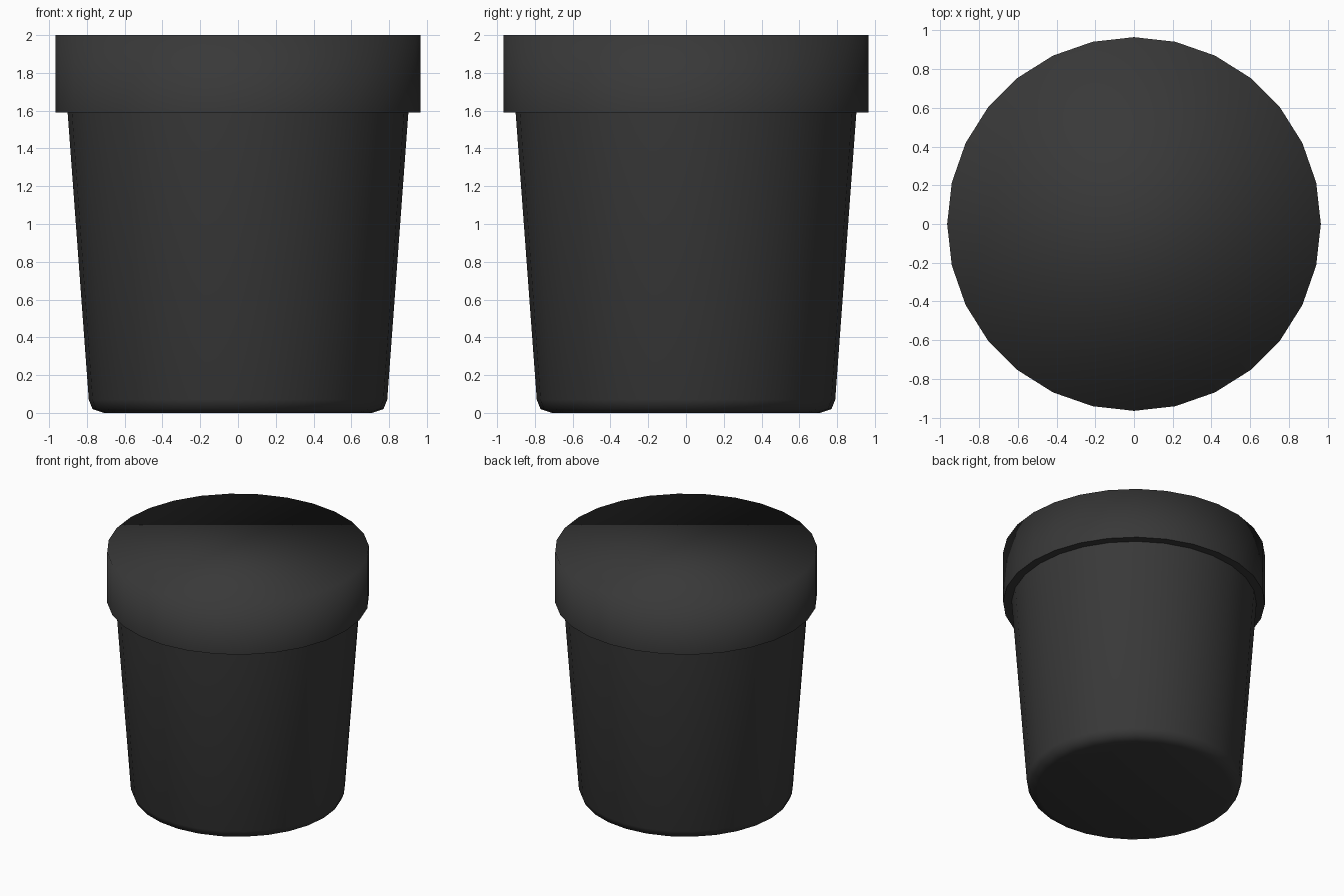
import bpy, bmesh, math

if "Cube" in bpy.data.objects:
    bpy.data.objects.remove(bpy.data.objects["Cube"])

SIDES = 28

mat = bpy.data.materials.new("dark_plastic")
mat.diffuse_color = (0.04, 0.04, 0.04, 1)
mat.use_nodes = True
mat.node_tree.nodes["Principled BSDF"].inputs["Base Color"].default_value = mat.diffuse_color


def lathe(name, profile, cap_start=False, cap_end=False, sharp_rings=()):
    """Spin (radius, z) points, listed bottom to top, into a smooth shell."""
    bm = bmesh.new()
    rings = []
    for r, z in profile:
        rings.append([bm.verts.new((r * math.cos(2 * math.pi * i / SIDES),
                                    r * math.sin(2 * math.pi * i / SIDES), z))
                      for i in range(SIDES)])
    for low, high in zip(rings, rings[1:]):
        for i in range(SIDES):
            j = (i + 1) % SIDES
            bm.faces.new((low[i], low[j], high[j], high[i]))
    if cap_start:
        bm.faces.new(rings[0][::-1])
    if cap_end:
        bm.faces.new(rings[-1])
    for f in bm.faces:
        f.smooth = True
    for k in sharp_rings:
        for i in range(SIDES):
            bm.edges.get((rings[k][i], rings[k][(i + 1) % SIDES])).smooth = False
    mesh = bpy.data.meshes.new(name)
    bm.to_mesh(mesh)
    bm.free()
    mesh.materials.append(mat)
    obj = bpy.data.objects.new(name, mesh)
    bpy.context.collection.objects.link(obj)
    return obj


# Tapered body with a rounded foot and flat base
lathe("pot_body", [(0.71, 0), (0.77, 0.02), (0.79, 0.07), (0.902, 1.59)],
      cap_start=True)

# Overhanging collar closed by a flat top; only its lower edge is sharp
lathe("pot_rim", [(0.902, 1.59), (0.965, 1.59), (0.965, 2.0)],
      cap_end=True, sharp_rings=(1,))
